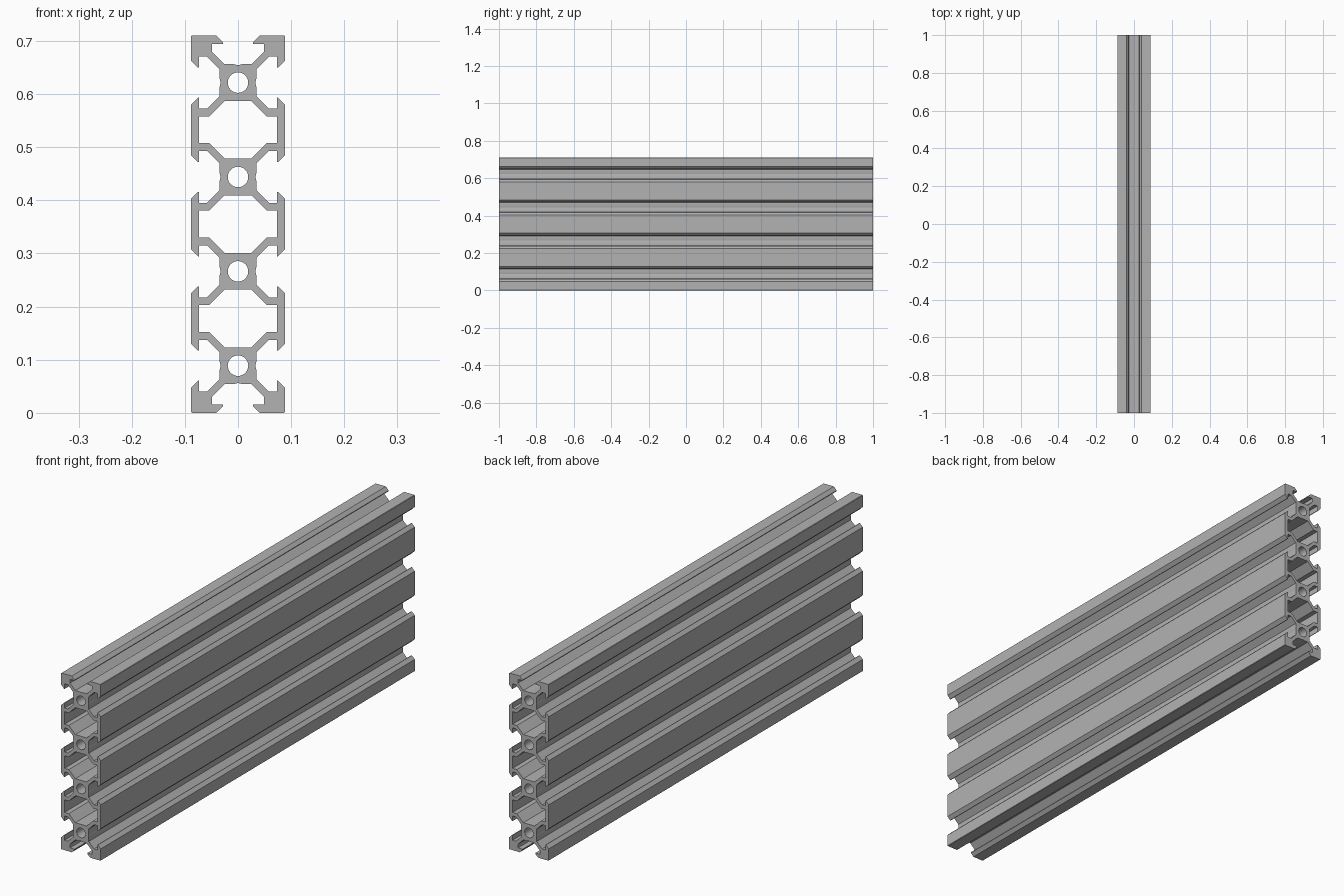
import bpy
import bmesh
from math import cos, sin, tau
from mathutils import Vector

cube = bpy.data.objects.get("Cube")
if cube:
    bpy.data.objects.remove(cube, do_unlink=True)

# Main sizes of the slotted rail section
HALF_W = 0.088       # half width
CELL = 0.1776        # spacing of the cores
COUNT = 4
LENGTH = 2.0
OPEN = 0.0408        # half opening at the outer face
NECK = 0.0282        # half opening at the lip tip
LIP = 0.073          # inner face of the lip
SLOT = 0.0488        # half width of the slot behind the lip
CORE = 0.0346        # half width of the core
ARM = 0.0094         # diagonal arm offset
WEB = 0.0635         # start of the hollow chamber
BORE = 0.0193
EDGE = 0.0015        # tiny outer corner chamfer

metal = bpy.data.materials.new("brushed grey metal")
metal.use_nodes = True
grey = (0.45, 0.45, 0.45, 1)
metal.diffuse_color = grey
metal.node_tree.nodes["Principled BSDF"].inputs["Base Color"].default_value = grey


def half_slot(face):
    """Slot outline from the outer face to the core centre: (depth, offset)."""
    return [(face, OPEN), (face - OPEN + NECK, NECK), (LIP, NECK), (LIP, SLOT),
            (SLOT + ARM, SLOT), (CORE, CORE - ARM), (CORE, 0.008), (CORE - 0.002, 0)]


def full_slot(face):
    half = half_slot(face)
    return half + [(d, -o) for d, o in half[-2::-1]]


def outer_outline():
    top = COUNT * CELL
    centres = [(i + 0.5) * CELL for i in range(COUNT)]
    # Right half, from the bottom slot up to the top slot
    right = [(o, centres[0] - d) for d, o in reversed(half_slot(CELL / 2))]
    right += [(HALF_W - EDGE, 0), (HALF_W, EDGE)]
    for z in centres:
        right += [(d, z - o) for d, o in full_slot(HALF_W)]
    right += [(HALF_W, top - EDGE), (HALF_W - EDGE, top)]
    right += [(o, centres[-1] + d) for d, o in half_slot(CELL / 2)]
    # The end points lie on the centre line and are not repeated
    return right + [(-x, z) for x, z in right[-2:0:-1]]


def chamber(z):
    """Eight-sided hollow between two cores, centred at z."""
    quarter = [(CORE - ARM, CELL / 2 - CORE), (WEB - ARM, CELL / 2 - WEB),
               (LIP, CELL / 2 - WEB)]
    right = quarter + [(x, -h) for x, h in reversed(quarter)]
    return [(x, z + h) for x, h in right] + [(-x, z + h) for x, h in reversed(right)]


def bore(z, sides=32):
    return [(BORE * cos(tau * i / sides), z + BORE * sin(tau * i / sides))
            for i in range(sides)]


# Section outline with its chambers and bores
loops = [outer_outline()]
loops += [chamber(i * CELL) for i in range(1, COUNT)]
loops += [bore((i + 0.5) * CELL) for i in range(COUNT)]

bm = bmesh.new()
edges = []
for loop in loops:
    verts = [bm.verts.new((x, -LENGTH / 2, z)) for x, z in loop]
    edges += [bm.edges.new((a, b)) for a, b in zip(verts, verts[1:] + verts[:1])]
bmesh.ops.triangle_fill(bm, edges=edges, use_beauty=True, normal=Vector((0, -1, 0)))

# Extrude the section along the rail
out = bmesh.ops.extrude_face_region(bm, geom=bm.faces[:], use_keep_orig=True)
moved = [g for g in out["geom"] if isinstance(g, bmesh.types.BMVert)]
bmesh.ops.translate(bm, verts=moved, vec=(0, LENGTH, 0))
bmesh.ops.recalc_face_normals(bm, faces=bm.faces[:])

mesh = bpy.data.meshes.new("slotted_rail")
bm.to_mesh(mesh)
bm.free()
mesh.materials.append(metal)
rail = bpy.data.objects.new("slotted_rail", mesh)
bpy.context.collection.objects.link(rail)

# Smooth bores, sharp edges elsewhere
bpy.ops.object.select_all(action="DESELECT")
rail.select_set(True)
bpy.context.view_layer.objects.active = rail
bpy.ops.object.shade_smooth_by_angle(angle=0.3)
